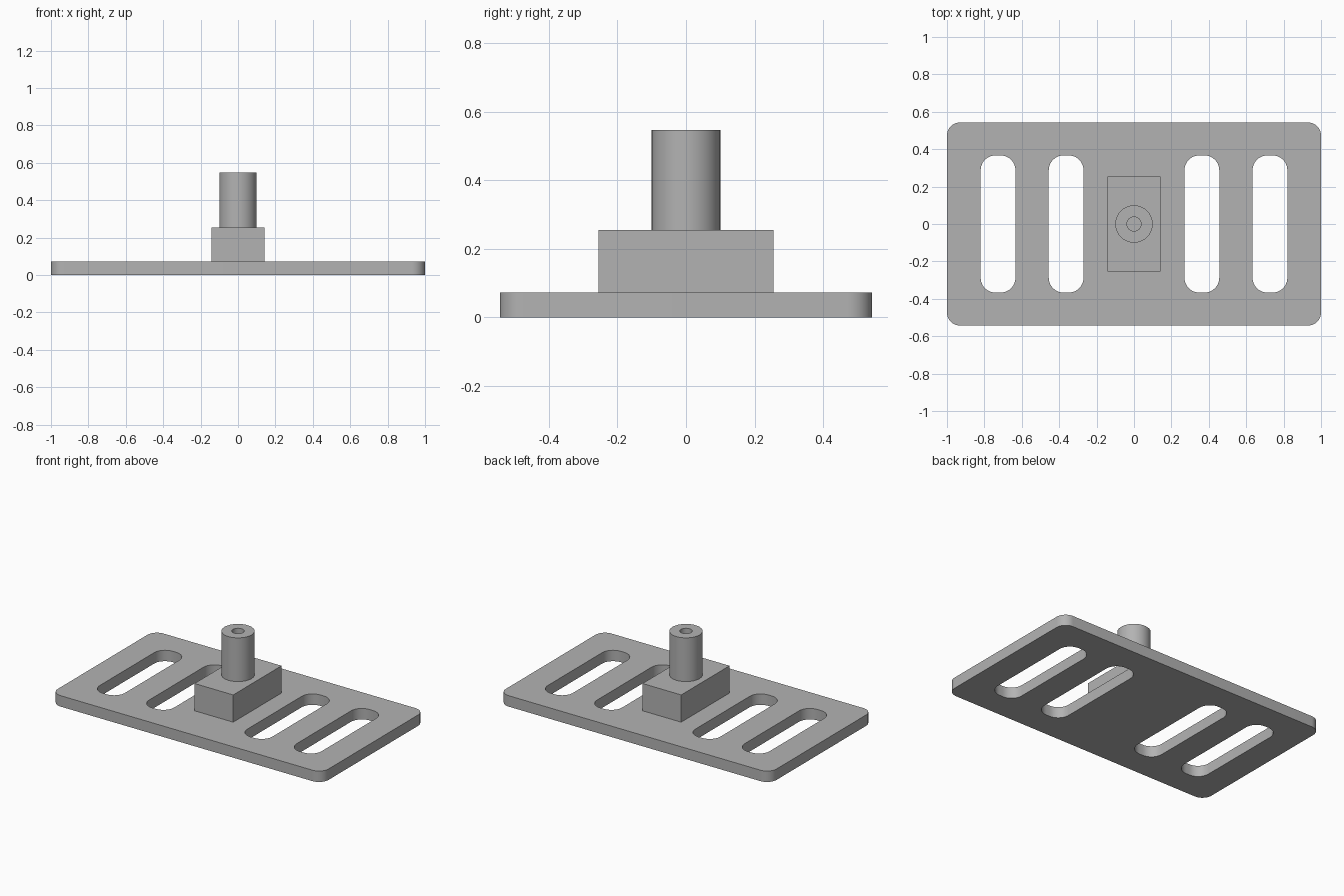
import bpy
import bmesh
from math import cos, sin, pi, radians

cube = bpy.data.objects.get("Cube")
if cube:
    bpy.data.objects.remove(cube, do_unlink=True)

GREY = (0.45, 0.45, 0.45, 1.0)
grey = bpy.data.materials.new("plain grey")
grey.use_nodes = True
grey.diffuse_color = GREY
grey.node_tree.nodes["Principled BSDF"].inputs["Base Color"].default_value = GREY


def rounded_rect(cx, hx, hy, r, steps=10):
    """Outline of a rectangle with rounded corners, centred on (cx, 0)."""
    points = []
    corners = ((1, 1), (-1, 1), (-1, -1), (1, -1))
    for quarter, (sx, sy) in enumerate(corners):
        for i in range(steps + 1):
            a = (quarter + i / steps) * pi / 2
            points.append((cx + sx * (hx - r) + r * cos(a),
                           sy * (hy - r) + r * sin(a)))
    return points


def circle(r, steps=64):
    return [(r * cos(2 * pi * i / steps), r * sin(2 * pi * i / steps))
            for i in range(steps)]


def extrude_profile(name, outlines, bottom, top):
    """Fill the first outline, leave the others as holes, and extrude it."""
    curve = bpy.data.curves.new(name, "CURVE")
    curve.dimensions = "2D"
    curve.fill_mode = "BOTH"
    curve.extrude = (top - bottom) / 2
    for outline in outlines:
        spline = curve.splines.new("POLY")
        spline.points.add(len(outline) - 1)
        for point, (x, y) in zip(spline.points, outline):
            point.co = (x, y, 0, 1)
        spline.use_cyclic_u = True
    obj = bpy.data.objects.new(name, curve)
    bpy.context.collection.objects.link(obj)
    obj.location.z = (top + bottom) / 2
    bpy.ops.object.select_all(action="DESELECT")
    obj.select_set(True)
    bpy.context.view_layer.objects.active = obj
    bpy.ops.object.convert(target="MESH")
    obj = bpy.context.object

    # Weld the caps to the walls
    bm = bmesh.new()
    bm.from_mesh(obj.data)
    bmesh.ops.remove_doubles(bm, verts=bm.verts, dist=0.0001)
    bmesh.ops.recalc_face_normals(bm, faces=bm.faces)
    bm.to_mesh(obj.data)
    bm.free()
    obj.data.materials.clear()
    obj.data.materials.append(grey)
    bpy.ops.object.shade_smooth_by_angle(angle=radians(30))
    return obj


PLATE_TOP, BLOCK_TOP, POST_TOP = 0.073, 0.255, 0.547

# Base plate with four long slots
slots = [rounded_rect(side * x, 0.093, 0.367, 0.08)
         for side in (-1, 1) for x in (0.363, 0.727)]
extrude_profile("base_plate", [rounded_rect(0, 1, 0.543, 0.07)] + slots,
                0, PLATE_TOP)

# Mounting block
bpy.ops.mesh.primitive_cube_add(size=1, location=(0, 0, (PLATE_TOP + BLOCK_TOP) / 2))
block = bpy.context.object
block.name = "mounting_block"
block.scale = (0.286, 0.51, BLOCK_TOP - PLATE_TOP)
bpy.ops.object.transform_apply(location=False, rotation=False, scale=True)
block.data.materials.append(grey)

# Round post with a bore down its centre
extrude_profile("hollow_post", [circle(0.1), circle(0.038)], BLOCK_TOP, POST_TOP)
